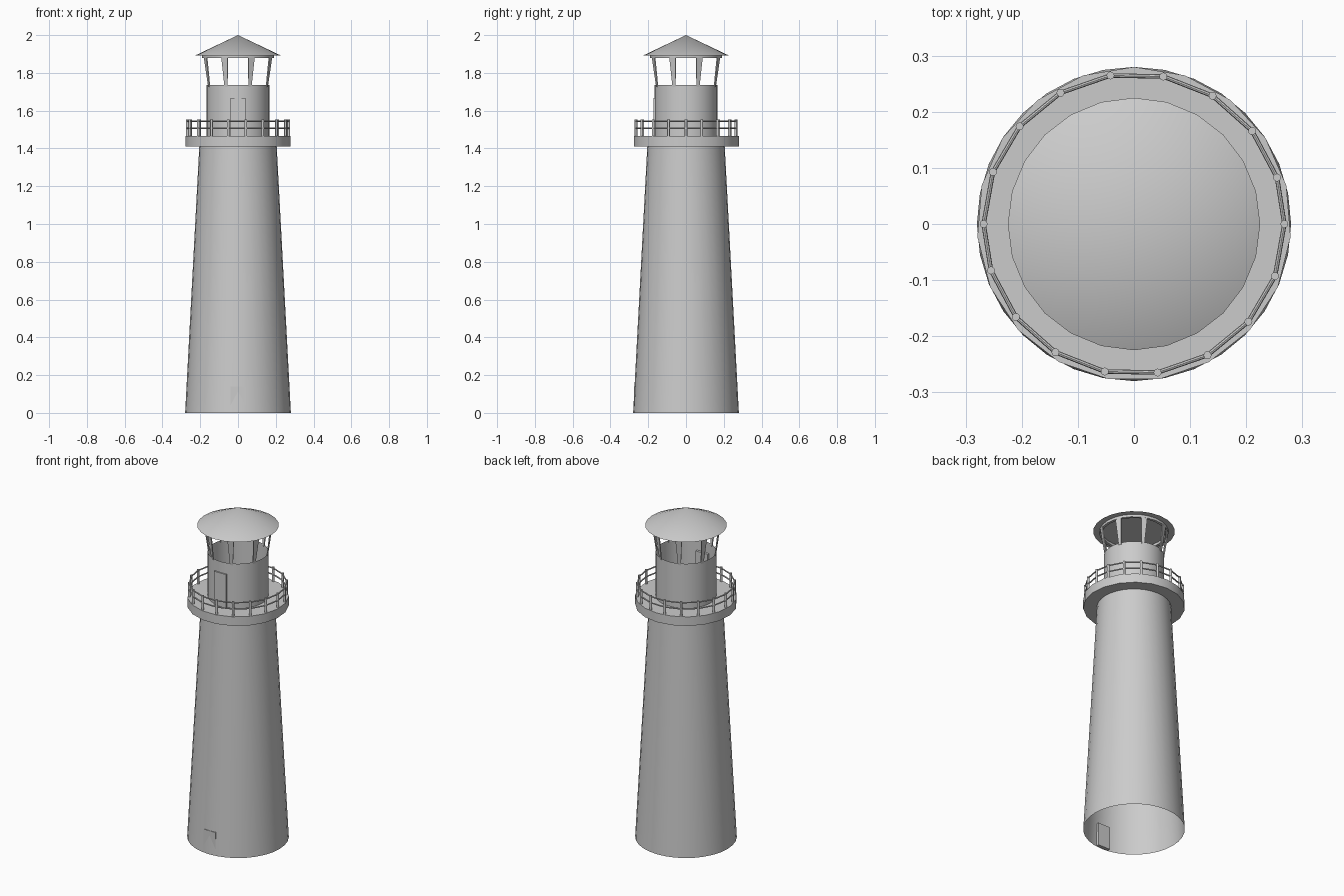
import bpy, bmesh, math
from mathutils import Vector, Matrix

if "Cube" in bpy.data.objects:
    bpy.data.objects.remove(bpy.data.objects["Cube"], do_unlink=True)

grey = bpy.data.materials.new("plain grey")
grey.use_nodes = True
GREY = (0.6, 0.6, 0.6, 1)
grey.diffuse_color = GREY
grey.node_tree.nodes["Principled BSDF"].inputs["Base Color"].default_value = GREY


def finish(bm, name, smooth=True):
    mesh = bpy.data.meshes.new(name)
    bm.to_mesh(mesh)
    bm.free()
    mesh.materials.append(grey)
    obj = bpy.data.objects.new(name, mesh)
    bpy.context.collection.objects.link(obj)
    if smooth:
        bpy.ops.object.select_all(action='DESELECT')
        obj.select_set(True)
        bpy.context.view_layer.objects.active = obj
        bpy.ops.object.shade_smooth_by_angle(angle=math.radians(35))
    return obj


def round_part(name, r_low, r_high, z_low, z_high, sides, caps=True, turn=0):
    bm = bmesh.new()
    bmesh.ops.create_cone(bm, cap_ends=caps, segments=sides, radius1=r_low,
                          radius2=r_high, depth=z_high - z_low,
                          matrix=Matrix.Translation((0, 0, (z_low + z_high) / 2))
                          @ Matrix.Rotation(turn, 4, 'Z'))
    return finish(bm, name)


def add_rod(bm, a, b, radius, sides=8):
    a, b = Vector(a), Vector(b)
    aim = (b - a).to_track_quat('Z', 'Y').to_matrix().to_4x4()
    bmesh.ops.create_cone(bm, cap_ends=True, segments=sides, radius1=radius,
                          radius2=radius, depth=(b - a).length,
                          matrix=Matrix.Translation((a + b) / 2) @ aim)


def box(name, x, y0, y1, z0, z1):
    bm = bmesh.new()
    bmesh.ops.create_cube(bm, size=1, matrix=Matrix.Translation(
        (0, (y0 + y1) / 2, (z0 + z1) / 2)) @ Matrix.Diagonal((2 * x, y1 - y0, z1 - z0, 1)))
    return finish(bm, name, smooth=False)


# Tower shell, gallery deck and open lantern wall
round_part("tower", 0.28, 0.205, 0, 1.41, 32, caps=False)
round_part("gallery_deck", 0.28, 0.28, 1.41, 1.465, 19)
round_part("lantern_wall", 0.167, 0.167, 1.465, 1.735, 32, caps=False)

# Roof with a flat underside
round_part("roof", 0.225, 0, 1.893, 2.0, 24)

# Thin ring below the roof
bm = bmesh.new()
loops = [[bm.verts.new((r * math.cos(k * math.tau / 24), r * math.sin(k * math.tau / 24), z))
          for k in range(24)]
         for r, z in ((0.19, 1.878), (0.19, 1.893), (0.175, 1.893), (0.175, 1.878))]
for i in range(4):
    low, high = loops[i], loops[(i + 1) % 4]
    for k in range(24):
        n = (k + 1) % 24
        bm.faces.new((low[k], low[n], high[n], high[k]))
bmesh.ops.recalc_face_normals(bm, faces=bm.faces)
finish(bm, "roof_ring")

# Eight tapered plates that carry the roof
bm = bmesh.new()
for i in range(8):
    turn = Matrix.Rotation(math.radians(22.5 + 45 * i), 4, 'Z')
    made = bmesh.ops.create_cube(bm, size=1)["verts"]
    for v in made:
        top = v.co.z > 0
        radius, width, z = (0.186, 0.036, 1.885) if top else (0.165, 0.016, 1.725)
        v.co = turn @ Vector((radius + v.co.x * 0.006, v.co.y * width, z))
finish(bm, "roof_struts", smooth=False)

# Doors in the tower foot and the lantern wall
box("tower_door", 0.04, -0.274, -0.255, 0, 0.14)
box("lantern_door", 0.04, -0.173, -0.15, 1.465, 1.668)

# Gallery railing: two half rounds of posts joined by straight rails
angles = [math.radians(start - 20.25 * i) for start in (180, 0) for i in range(9)]
spots = [(0.268 * math.cos(a), 0.268 * math.sin(a)) for a in angles]
posts, rails = bmesh.new(), bmesh.new()
for here, after in zip(spots, spots[1:] + spots[:1]):
    add_rod(posts, (*here, 1.46), (*here, 1.552), 0.007, 12)
    for z in (1.507, 1.545):
        add_rod(rails, (*here, z), (*after, z), 0.004)
finish(posts, "railing_posts")
finish(rails, "railing_rails")
